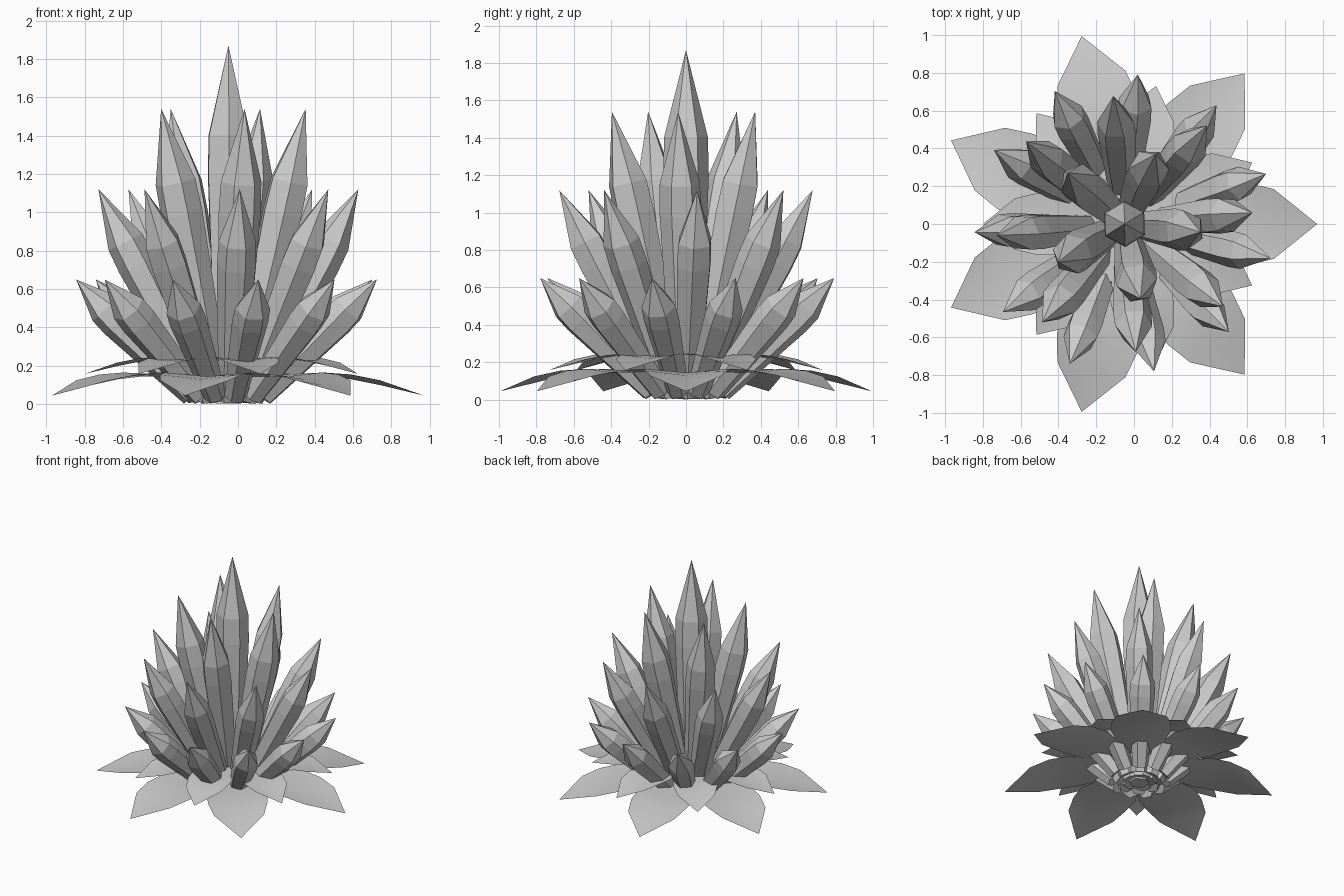
import bpy, bmesh, math
from mathutils import Matrix, Vector

default = bpy.data.objects.get("Cube")
if default:
    bpy.data.objects.remove(default)

CENTRE = Vector((-0.05, 0, 0))

grey = bpy.data.materials.new("pale_grey")
grey.use_nodes = True
grey.diffuse_color = (0.6, 0.6, 0.6, 1)
grey.node_tree.nodes["Principled BSDF"].inputs["Base Color"].default_value = (0.6, 0.6, 0.6, 1)


def finish(name, bm, smooth=False):
    bmesh.ops.recalc_face_normals(bm, faces=bm.faces)
    mesh = bpy.data.meshes.new(name)
    bm.to_mesh(mesh)
    bm.free()
    mesh.materials.append(grey)
    for p in mesh.polygons:
        p.use_smooth = smooth
    obj = bpy.data.objects.new(name, mesh)
    bpy.context.collection.objects.link(obj)
    return obj


def crystal(name, base, tip, radius, twist, sides=6):
    """Tapered prism with a pointed cap, running from base to tip."""
    axis = tip - base
    length = axis.length
    bm = bmesh.new()
    rings = []
    for along, width in ((0, 0.62), (0.64, 1), (0.75, 0.96)):
        rings.append([bm.verts.new((radius * width * math.cos(twist + math.tau * i / sides),
                                    radius * width * math.sin(twist + math.tau * i / sides),
                                    along * length)) for i in range(sides)])
    point = bm.verts.new((0, 0, length))
    bm.faces.new(rings[0])
    for i in range(sides):
        j = (i + 1) % sides
        for low, high in zip(rings, rings[1:]):
            bm.faces.new((low[i], low[j], high[j], high[i]))
        bm.faces.new((rings[-1][i], rings[-1][j], point))
    turn = axis.to_track_quat('Z', 'Y').to_matrix().to_4x4()
    bm.transform(Matrix.Translation(CENTRE + base) @ turn)
    return finish(name, bm)


def leaf(name, angle, scale, lift):
    """Lightly cupped pointed leaf: stations of radius, half width, edge height, fold depth."""
    bm = bmesh.new()
    rows = []
    for r, half, z, fold in ((0.15, 0.10, 0.15, 0.01), (0.5, 0.225, 0.165, 0.02),
                             (0.64, 0.22, 0.155, 0.025), (0.79, 0.185, 0.125, 0.025)):
        rows.append([bm.verts.new((r * scale, s * half * scale,
                                   z * scale + lift - (fold * scale if s == 0 else 0)))
                     for s in (-1, 0, 1)])
    tip = bm.verts.new((1.02 * scale, 0, 0.045 * scale + lift))
    for a, b in zip(rows, rows[1:]):
        for k in (0, 1):
            bm.faces.new((a[k], b[k], b[k + 1], a[k + 1]))
    for k in (0, 1):
        bm.faces.new((rows[-1][k], tip, rows[-1][k + 1]))
    bm.transform(Matrix.Translation(CENTRE) @ Matrix.Rotation(angle, 4, 'Z'))
    return finish(name, bm, smooth=True)


# Central crystal
crystal("central_crystal", Vector((0, 0, 0.005)), Vector((0, 0, 1.87)), 0.122, 0.55)

# Leaning rings: name, count, first angle, base radius and height, tip radius and height, thickness
for label, count, start, base_r, base_z, tip_r, tip_z, thick in (
        ("inner", 5, -6, 0.06, 0.02, 0.405, 1.54, 0.112),
        ("middle", 8, 5, 0.12, 0.03, 0.68, 1.12, 0.102),
        ("outer", 11, 19.5, 0.19, 0.045, 0.795, 0.65, 0.096)):
    for i in range(count):
        a = math.radians(start) + math.tau * i / count
        out = Vector((math.cos(a), math.sin(a), 0))
        up = Vector((0, 0, 1))
        crystal(f"{label}_crystal_{i + 1}", out * base_r + up * base_z,
                out * tip_r + up * tip_z, thick, a + 0.3)

# Two staggered layers of seven leaves
for i in range(7):
    leaf(f"lower_leaf_{i + 1}", math.tau * i / 7, 1, 0)
    leaf(f"upper_leaf_{i + 1}", math.tau * (i + 0.5) / 7, 0.735, 0.125)
